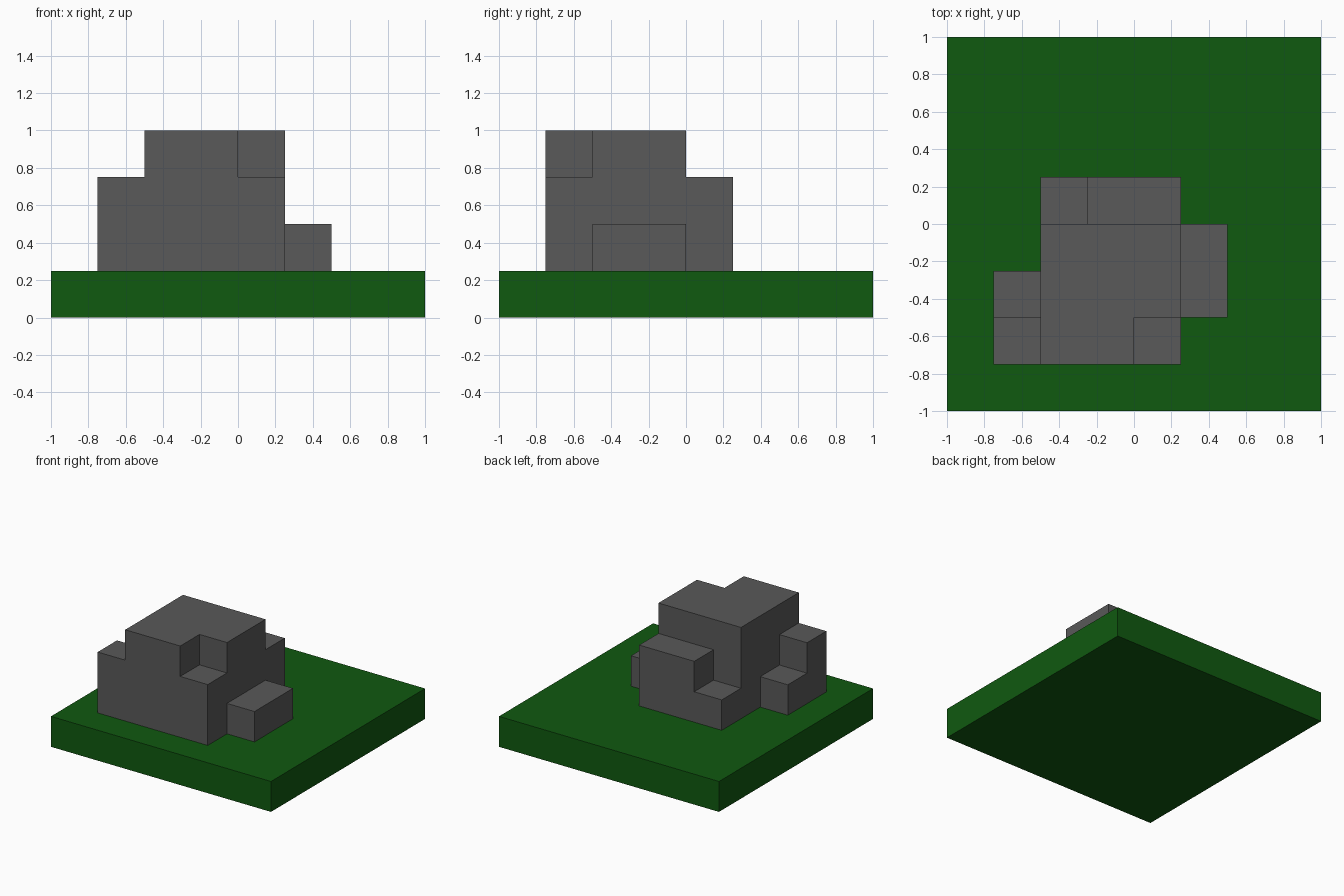
import bpy
import bmesh
from mathutils import Vector

cube = bpy.data.objects.get("Cube")
if cube:
    bpy.data.objects.remove(cube, do_unlink=True)

UNIT = 0.25


def make_material(name, rgb):
    mat = bpy.data.materials.new(name)
    mat.use_nodes = True
    color = (*rgb, 1.0)
    mat.diffuse_color = color
    bsdf = mat.node_tree.nodes["Principled BSDF"]
    bsdf.inputs["Base Color"].default_value = color
    bsdf.inputs["Roughness"].default_value = 0.9
    return mat


def make_object(name, bm, mat):
    mesh = bpy.data.meshes.new(name)
    bm.to_mesh(mesh)
    bm.free()
    mesh.materials.append(mat)
    obj = bpy.data.objects.new(name, mesh)
    bpy.context.collection.objects.link(obj)
    return obj


grass = make_material("grass green", (0.005, 0.1, 0.005))
stone = make_material("stone grey", (0.1, 0.1, 0.1))

# Ground slab
bm = bmesh.new()
bmesh.ops.create_cube(bm, size=1)
bmesh.ops.scale(bm, vec=(2, 2, UNIT), verts=bm.verts)
bmesh.ops.translate(bm, vec=(0, 0, UNIT / 2), verts=bm.verts)
make_object("ground_slab", bm, grass)

# Boulder: block heights per cell, rows from front to back, columns along +x
HEIGHTS = ["23320",
           "13331",
           "03331",
           "01220"]
ORIGIN = Vector((-0.75, -0.75, UNIT))
cells = {(x, y, z)
         for y, row in enumerate(HEIGHTS)
         for x, h in enumerate(row)
         for z in range(int(h))}

# Keep only the exposed block faces, so the boulder is one closed shell
bm = bmesh.new()
for cell in sorted(cells):
    centre = Vector(cell) + Vector((0.5, 0.5, 0.5))
    for axis in range(3):
        for sign in (-1, 1):
            normal = Vector((0, 0, 0))
            normal[axis] = sign
            if tuple(int(c + n) for c, n in zip(cell, normal)) in cells:
                continue
            u = Vector((0, 0, 0))
            u[(axis + 1) % 3] = 0.5
            v = normal.cross(u)
            mid = centre + normal * 0.5
            corners = (mid - u - v, mid + u - v, mid + u + v, mid - u + v)
            bm.faces.new([bm.verts.new(ORIGIN + c * UNIT) for c in corners])

# Weld the blocks and merge coplanar faces
bmesh.ops.remove_doubles(bm, verts=bm.verts, dist=0.001)
bmesh.ops.dissolve_limit(bm, angle_limit=0.01, verts=bm.verts, edges=bm.edges)
make_object("boulder", bm, stone)
